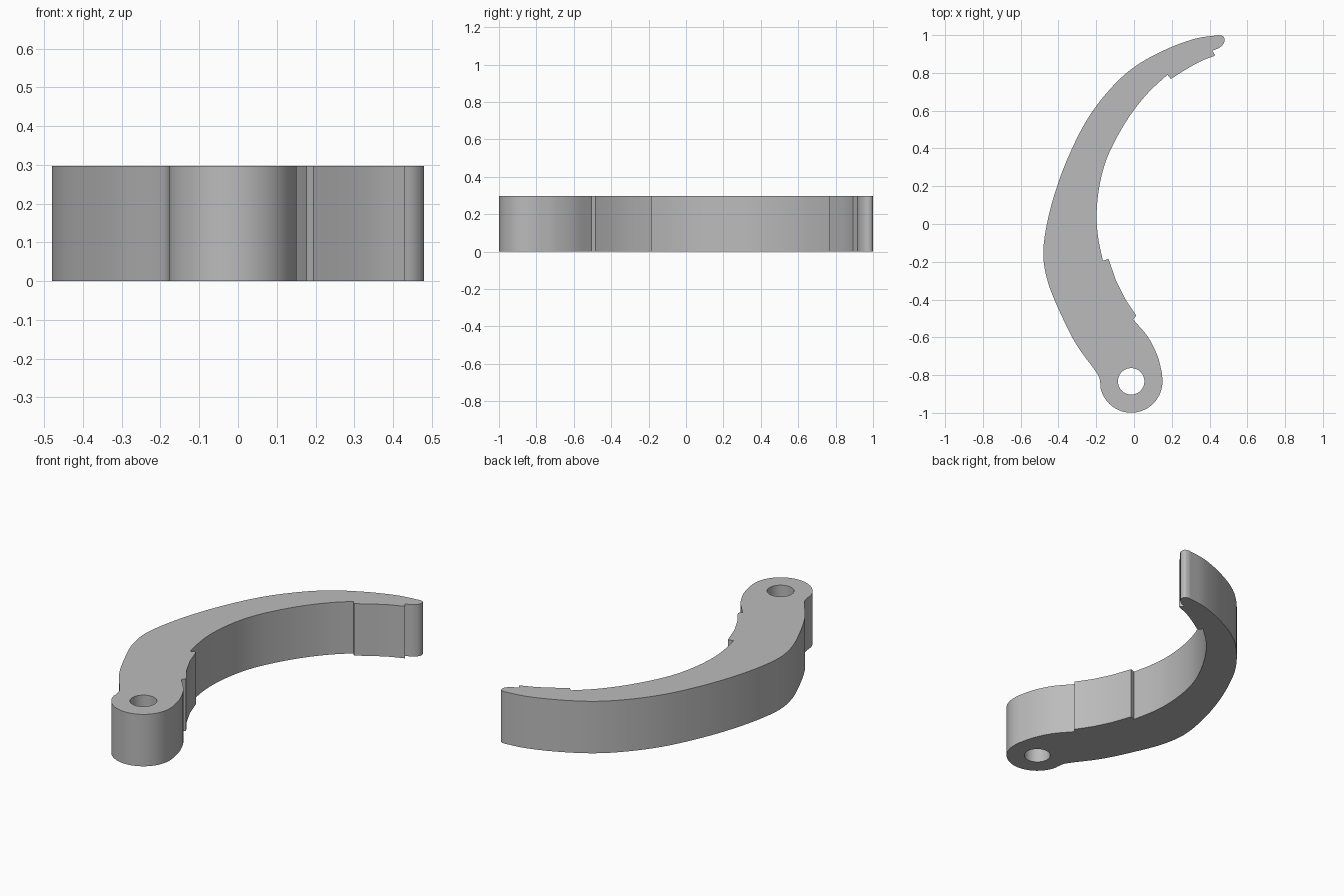
import bpy, bmesh
from math import sin, cos, radians
from mathutils import Vector

HEIGHT = 0.297
PIVOT = Vector((-0.015, -0.833))

cube = bpy.data.objects.get("Cube")
if cube:
    bpy.data.objects.remove(cube, do_unlink=True)


def smooth_path(points, steps=8):
    """Smooth curve through the given points, ends included."""
    p = [Vector(q) for q in points]
    p = [2 * p[0] - p[1]] + p + [2 * p[-1] - p[-2]]
    out = []
    for a, b, c, d in zip(p, p[1:], p[2:], p[3:]):
        for i in range(steps):
            t = i / steps
            out.append(0.5 * (2 * b + (c - a) * t + (2 * a - 5 * b + 4 * c - d) * t ** 2
                              + (3 * b - a - 3 * c + d) * t ** 3))
    return out + [p[-2]]


def arc(radius, start, end, steps):
    angles = [radians(start + (end - start) * i / steps) for i in range(steps + 1)]
    return [PIVOT + radius * Vector((cos(a), sin(a))) for a in angles]


# Outline runs: outer back, pivot lug, then the stepped inner edge up to the tip
outer_back = smooth_path([(0.45, 1.0), (0.32, 0.98), (0.16, 0.92), (0, 0.83), (-0.13, 0.71),
                          (-0.25, 0.55), (-0.35, 0.35), (-0.42, 0.16), (-0.465, -0.02),
                          (-0.48, -0.17), (-0.455, -0.31), (-0.395, -0.46), (-0.31, -0.63),
                          (-0.21, -0.77)])
neck = smooth_path([(-0.21, -0.77), (-0.185, -0.81), (-0.176, -0.86)], 4)
lug = arc(0.166, 193, 366, 32)
shoulder = smooth_path([(0.148, -0.79), (0.125, -0.70), (0.075, -0.60), (0.0, -0.51)], 6)
lower_pad = smooth_path([(-0.005, -0.505), (0.012, -0.485), (-0.045, -0.40), (-0.095, -0.30),
                         (-0.135, -0.185)], 1)
inner_sweep = smooth_path([(-0.165, -0.195), (-0.19, -0.07), (-0.198, 0.05), (-0.185, 0.19),
                           (-0.15, 0.33), (-0.09, 0.46), (-0.01, 0.59), (0.08, 0.70),
                           (0.177, 0.79)])
upper_pad = smooth_path([(0.195, 0.768), (0.27, 0.815), (0.35, 0.86), (0.43, 0.892)], 4)
tip = smooth_path([(0.415, 0.917), (0.455, 0.935), (0.478, 0.963), (0.474, 0.992),
                   (0.45, 1.0)], 5)
outline = []
for run in (outer_back, neck, lug, shoulder, lower_pad, inner_sweep, upper_pad, tip):
    for q in run:
        if not outline or (q - outline[-1]).length > 0.002:
            outline.append(q)
if (outline[0] - outline[-1]).length < 0.002:
    outline.pop()

# Fill the outline around the pin hole and extrude it upward
bm = bmesh.new()
edges = []
for loop in (outline, arc(0.07, 0, 360, 40)[:-1]):
    verts = [bm.verts.new((q.x, q.y, 0)) for q in loop]
    edges += [bm.edges.new((verts[i - 1], verts[i])) for i in range(len(verts))]
bmesh.ops.triangle_fill(bm, edges=edges, use_beauty=True)
result = bmesh.ops.extrude_face_region(bm, geom=bm.faces[:], use_keep_orig=True)
top = [g for g in result["geom"] if isinstance(g, bmesh.types.BMVert)]
bmesh.ops.translate(bm, verts=top, vec=(0, 0, HEIGHT))
bmesh.ops.recalc_face_normals(bm, faces=bm.faces[:])
mesh = bpy.data.meshes.new("curved_arm")
bm.to_mesh(mesh)
bm.free()
arm = bpy.data.objects.new("curved_arm", mesh)
bpy.context.collection.objects.link(arm)

# Plain grey finish
grey = bpy.data.materials.new("plain_grey")
grey.use_nodes = True
colour = (0.5, 0.5, 0.5, 1)
grey.diffuse_color = colour
grey.node_tree.nodes["Principled BSDF"].inputs["Base Color"].default_value = colour
mesh.materials.append(grey)

bpy.context.view_layer.objects.active = arm
arm.select_set(True)
bpy.ops.object.shade_smooth_by_angle(angle=radians(25))
